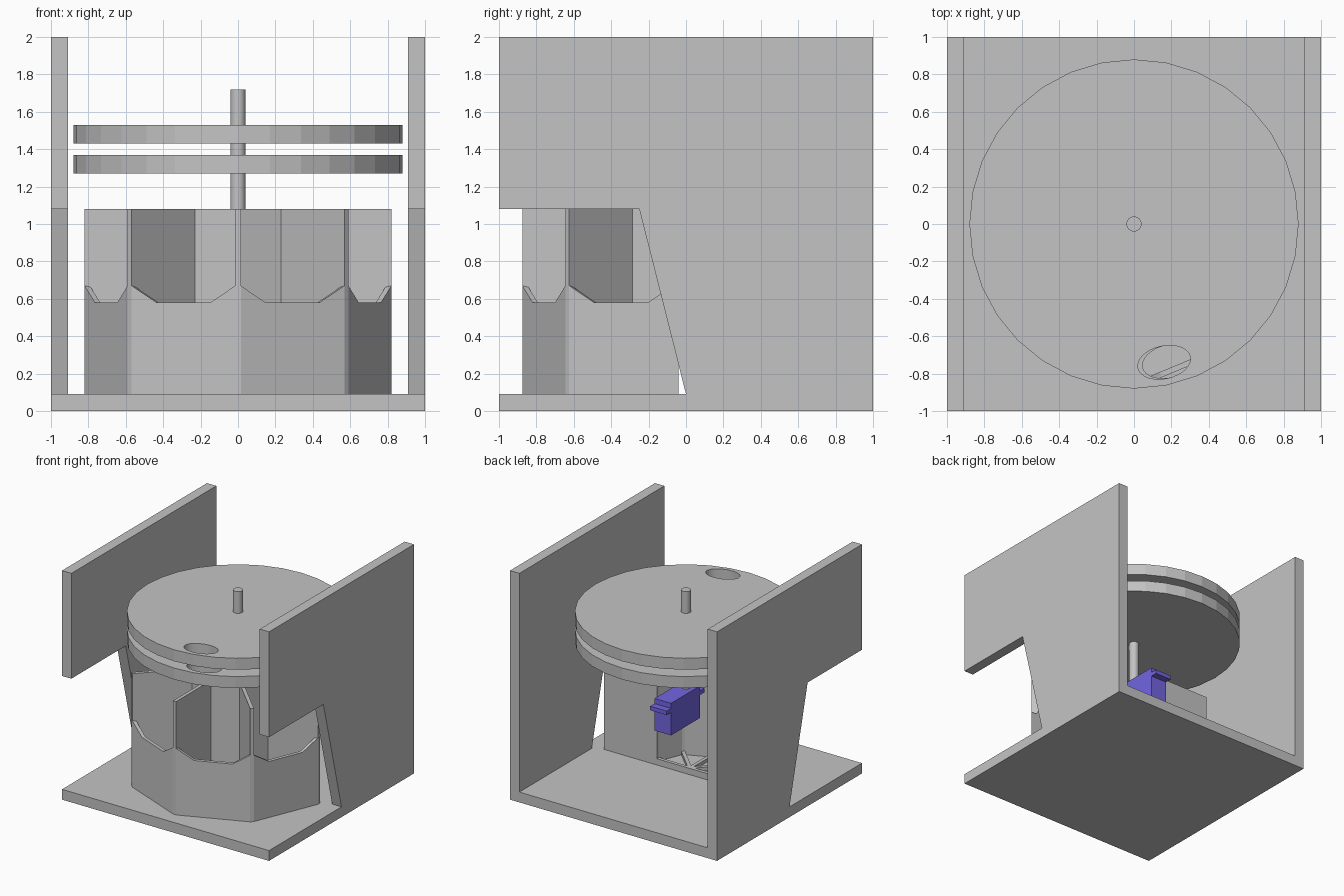
import bpy, bmesh, math
from mathutils import Vector

if "Cube" in bpy.data.objects:
    bpy.data.objects.remove(bpy.data.objects["Cube"])


def material(name, rgb):
    m = bpy.data.materials.new(name)
    m.diffuse_color = (*rgb, 1)
    m.use_nodes = True
    m.node_tree.nodes["Principled BSDF"].inputs["Base Color"].default_value = m.diffuse_color
    return m


GREY = material("plain grey", (0.55, 0.55, 0.55))
BLUE = material("motor blue", (0.17, 0.13, 0.75))


def add(name, mesh, mat):
    ob = bpy.data.objects.new(name, mesh)
    mesh.materials.clear()
    mesh.materials.append(mat)
    bpy.context.collection.objects.link(ob)
    return ob


def prism(name, points, offset, mat=GREY):
    """Extrude a flat outline along an offset vector."""
    bm = bmesh.new()
    off = Vector(offset)
    a = [bm.verts.new(p) for p in points]
    b = [bm.verts.new(Vector(p) + off) for p in points]
    n = len(a)
    bm.faces.new(a)
    bm.faces.new(b[::-1])
    for i in range(n):
        bm.faces.new((a[i], b[i], b[(i + 1) % n], a[(i + 1) % n]))
    bmesh.ops.recalc_face_normals(bm, faces=bm.faces)
    me = bpy.data.meshes.new(name)
    bm.to_mesh(me)
    bm.free()
    return add(name, me, mat)


def box(name, lo, hi, mat=GREY):
    (x0, y0, z0), (x1, y1, z1) = lo, hi
    return prism(name, [(x0, y0, z0), (x1, y0, z0), (x1, y1, z0), (x0, y1, z0)],
                 (0, 0, z1 - z0), mat)


def ellipse(cx, cy, a, b, turn, n):
    pts = []
    for i in range(n):
        t = 2 * math.pi * i / n
        u, v = a * math.cos(t), b * math.sin(t)
        pts.append((cx + u * math.cos(turn) - v * math.sin(turn),
                    cy + u * math.sin(turn) + v * math.cos(turn)))
    return pts


# frame: base plate and two side walls with a sloped cut-out
BASE = 0.09
box("base_plate", (-1, -1, 0), (1, 1, BASE))
side = [(-1, 2), (1, 2), (1, BASE), (0, BASE), (-0.25, 1.08), (-1, 1.08)]
for name, x in (("left_wall", -1), ("right_wall", 0.91)):
    prism(name, [(x, y, z) for y, z in side], (0.09, 0, 0))

# bin holder: half octagon with five radial dividers
CY, HALF, TOP = -0.055, 0.015, 1.08
CENTRE = Vector((0, CY, 0))
UP = Vector((0, 0, 1))


def spoke(i):
    t = math.pi + i * math.pi / 4
    return Vector((math.cos(t), math.sin(t), 0)), Vector((-math.sin(t), math.cos(t), 0))


def bar(name, i, r0, r1, z0, z1):
    d, s = spoke(i)
    pts = [CENTRE + d * r + s * w + UP * z0
           for r, w in ((r0, -HALF), (r1, -HALF), (r1, HALF), (r0, HALF))]
    prism(name, pts, UP * (z1 - z0))


def panel(name, i, r, profile):
    """Wall between two neighbouring dividers; profile is (fraction, height)."""
    d0, s0 = spoke(i)
    d1, s1 = spoke(i + 1)
    p0 = CENTRE + d0 * r + s0 * HALF
    p1 = CENTRE + d1 * r - s1 * HALF
    inward = -(d0 + d1).normalized() * 0.03
    prism(name, [p0.lerp(p1, f) + UP * z for f, z in profile], inward)


for i in range(5):
    bar(f"divider_{i + 1}", i, 0.31, 0.82, BASE, TOP)
    bar(f"floor_rib_{i + 1}", i, 0, 0.32, BASE, 0.145)
front = [(0, BASE), (1, BASE), (1, 0.67), (0.76, 0.58), (0.24, 0.58), (0, 0.67)]
hub = [(0, BASE), (1, BASE), (1, TOP), (0, TOP)]
for i in range(4):
    panel(f"bin_front_{i + 1}", i, 0.82, front)
    panel(f"hub_wall_{i + 1}", i, 0.34, hub)
prism("bin_floor", [CENTRE + spoke(i)[0] * 0.81 + UP * BASE for i in range(5)], (0, 0, 0.025))


# two turntable discs, each with an oval drop hole
def disc(name, z0, z1, hole_angle):
    cu = bpy.data.curves.new(name, 'CURVE')
    cu.dimensions = '2D'
    cu.fill_mode = 'BOTH'
    cu.extrude = (z1 - z0) / 2
    hx, hy = 0.757 * math.cos(hole_angle), 0.757 * math.sin(hole_angle)
    rings = (ellipse(0, 0, 0.88, 0.88, 0, 32),
             ellipse(hx, hy, 0.143, 0.087, hole_angle + math.pi / 2, 32))
    for ring in rings:
        sp = cu.splines.new('POLY')
        sp.points.add(len(ring) - 1)
        for p, (x, y) in zip(sp.points, ring):
            p.co = (x, y, 0, 1)
        sp.use_cyclic_u = True
        sp.use_smooth = False
    tmp = bpy.data.objects.new(name + "_outline", cu)
    me = bpy.data.meshes.new_from_object(tmp)
    bpy.data.objects.remove(tmp)
    bm = bmesh.new()
    bm.from_mesh(me)
    bmesh.ops.remove_doubles(bm, verts=bm.verts, dist=1e-5)
    bmesh.ops.recalc_face_normals(bm, faces=bm.faces)
    for f in bm.faces:
        f.smooth = False
    bm.to_mesh(me)
    bm.free()
    add(name, me, GREY).location.z = (z0 + z1) / 2


disc("lower_disc", 1.27, 1.37, math.radians(-75.8))
disc("upper_disc", 1.43, 1.53, math.radians(-77.7))

# drive shaft
rod = prism("drive_shaft", [(x, y, 0.86) for x, y in ellipse(0, 0, 0.04, 0.04, 0, 24)],
            (0, 0, 0.86))
for p in rod.data.polygons:
    p.use_smooth = len(p.vertices) == 4
bpy.context.view_layer.objects.active = rod
rod.select_set(True)
bpy.ops.object.shade_smooth_by_angle()

# motor under the shaft, with mounting tabs
box("motor_body", (-0.08, -0.08, 0.59), (0.08, 0.32, 0.87), BLUE)
box("motor_tab_back", (-0.08, 0.32, 0.79), (0.08, 0.38, 0.825), BLUE)
box("motor_tab_front", (-0.08, -0.14, 0.79), (0.08, -0.08, 0.825), BLUE)
